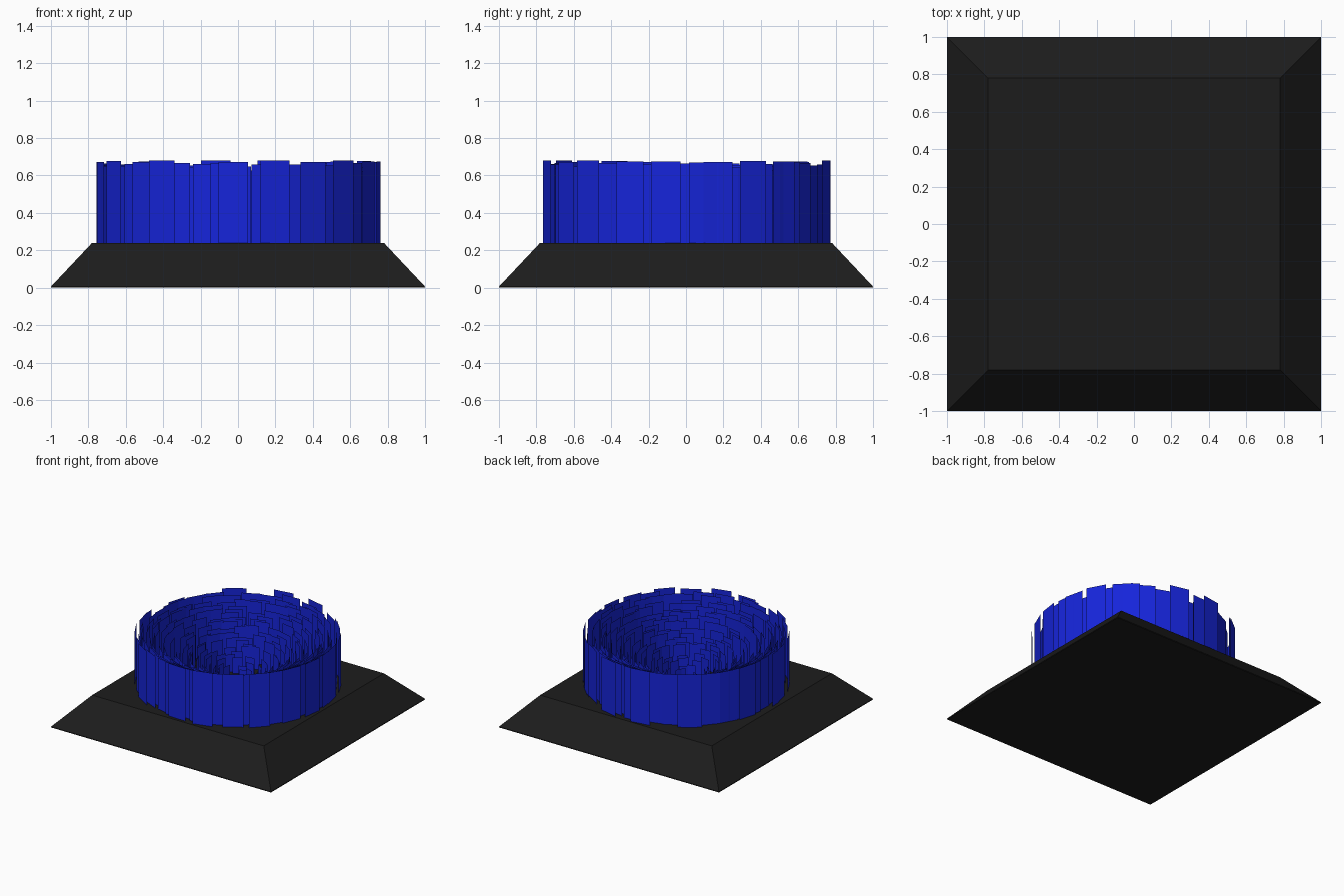
import bpy, bmesh, math, random

if "Cube" in bpy.data.objects:
    bpy.data.objects.remove(bpy.data.objects["Cube"])

random.seed(7)


def make_material(name, rgb):
    mat = bpy.data.materials.new(name)
    mat.diffuse_color = (*rgb, 1)
    mat.use_nodes = True
    mat.node_tree.nodes["Principled BSDF"].inputs["Base Color"].default_value = mat.diffuse_color
    return mat


def make_object(name, bm, mat):
    mesh = bpy.data.meshes.new(name)
    bm.to_mesh(mesh)
    bm.free()
    mesh.materials.append(mat)
    obj = bpy.data.objects.new(name, mesh)
    bpy.context.collection.objects.link(obj)
    return obj


black = make_material("black", (0.012, 0.012, 0.012))
blue = make_material("blue", (0.008, 0.018, 0.70))

# Base: square block with sloping sides and a thin lip at the ground
bm = bmesh.new()
levels = [(1.0, 0.0), (1.0, 0.006), (0.78, 0.24)]
loops = [[bm.verts.new((sx * h, sy * h, z))
          for sx, sy in ((-1, -1), (1, -1), (1, 1), (-1, 1))] for h, z in levels]
for low, high in zip(loops, loops[1:]):
    for i in range(4):
        j = (i + 1) % 4
        bm.faces.new((low[i], low[j], high[j], high[i]))
bm.faces.new(loops[0][::-1])
bm.faces.new(loops[-1])
make_object("base", bm, black)

# Blades: paper-thin upright strips in rough rings, rising toward the rim
R, FLOOR, TOP = 0.77, 0.24, 0.68
RINGS = 15
bm = bmesh.new()


def add_blade(r, angle, width, top):
    ca, sa = math.cos(angle), math.sin(angle)
    pts = [(r * ca - s * width / 2 * sa, r * sa + s * width / 2 * ca) for s in (-1, 1)]
    (ax, ay), (bx, by) = pts
    bm.faces.new([bm.verts.new(p) for p in (
        (ax, ay, FLOOR), (bx, by, FLOOR), (bx, by, top), (ax, ay, top))])


for k in range(RINGS):
    ring = (k + 1) / RINGS
    count = max(5, round(44 * ring))
    for i in range(count):
        angle = 2 * math.pi * (i + random.uniform(-0.45, 0.45)) / count
        t = min(1.0, max(0.02, ring - random.uniform(0, 1.1) / RINGS))
        width = 0.05 + 0.11 * t
        top = FLOOR + 0.03 + (TOP - FLOOR - 0.03) * t
        add_blade(R * t, angle, width, top)
make_object("blade_rings", bm, blue)
